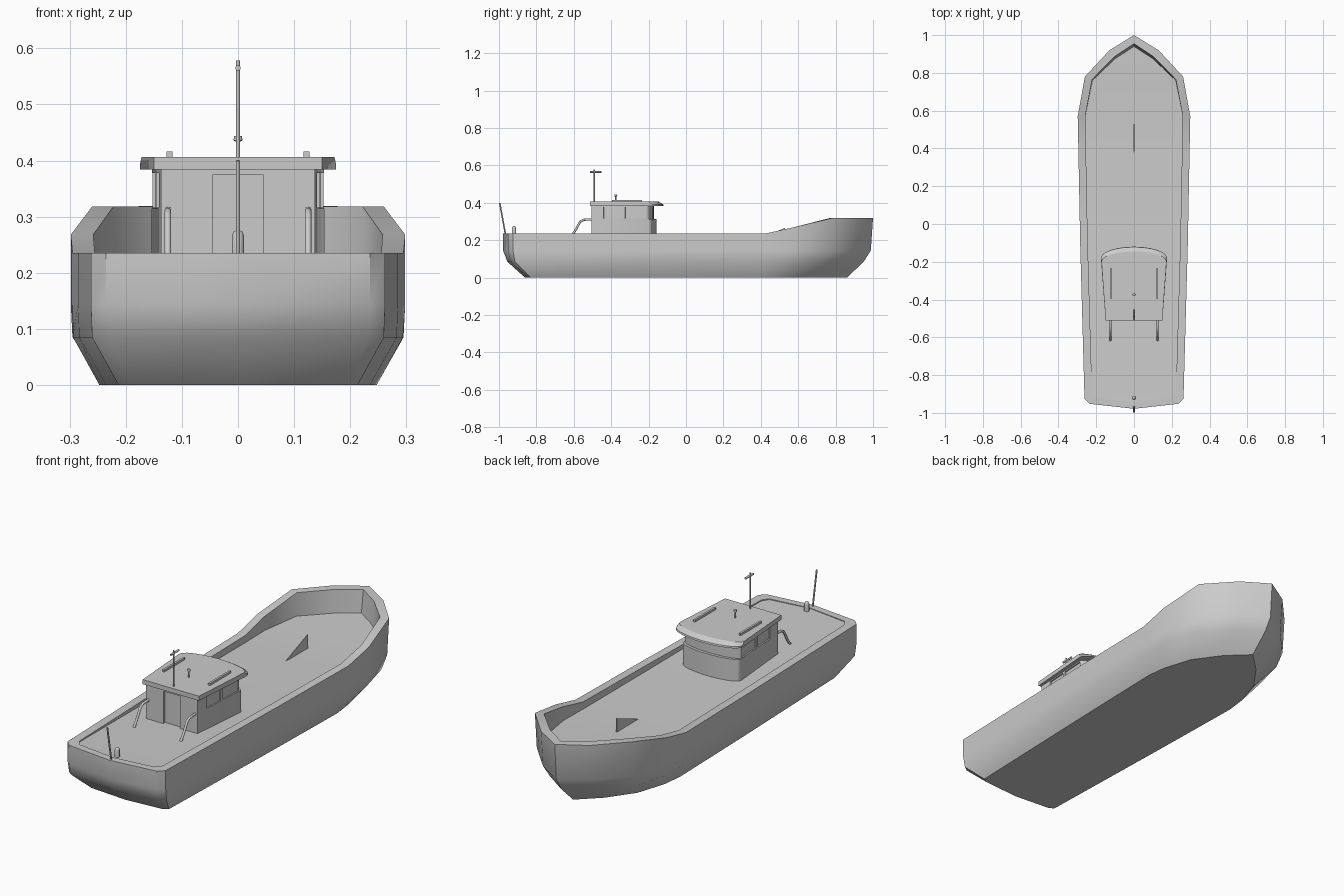
import bpy, bmesh, math
from mathutils import Vector

if "Cube" in bpy.data.objects:
    bpy.data.objects.remove(bpy.data.objects["Cube"])


def finish(name, bm, angle=None):
    bmesh.ops.recalc_face_normals(bm, faces=bm.faces)
    me = bpy.data.meshes.new(name)
    bm.to_mesh(me)
    bm.free()
    ob = bpy.data.objects.new(name, me)
    bpy.context.collection.objects.link(ob)
    if angle:
        bpy.ops.object.select_all(action='DESELECT')
        ob.select_set(True)
        bpy.context.view_layer.objects.active = ob
        bpy.ops.object.shade_smooth_by_angle(angle=math.radians(angle))
    return ob


def loft(name, half_rings, angle=None):
    """Half outlines (x, y, z) running stern centre to bow centre, mirrored and skinned."""
    bm = bmesh.new()
    n = len(half_rings[0])
    rings = []
    for half in half_rings:
        pts = list(half) + [(-x, y, z) for x, y, z in half[-2:0:-1]]
        rings.append([bm.verts.new(p) for p in pts])
    m = len(rings[0])
    for a, b in zip(rings, rings[1:]):
        for i in range(m):
            j = (i + 1) % m
            bm.faces.new((a[i], a[j], b[j], b[i]))
    # caps made of strips running across the boat
    for r in (rings[0], rings[-1]):
        for i in range(n - 1):
            quad = [r[i], r[i + 1], r[(m - i - 1) % m], r[(m - i) % m]]
            bm.faces.new(list(dict.fromkeys(quad)))
    return finish(name, bm, angle)


def box(name, loc, size, rot=0):
    bm = bmesh.new()
    bmesh.ops.create_cube(bm, size=1)
    for v in bm.verts:
        v.co = Vector(v.co) * Vector(size)
    ob = finish(name, bm)
    ob.location = loc
    ob.rotation_euler.z = rot
    return ob


def tube(name, pts, radius, sides=8):
    bm = bmesh.new()
    pts = [Vector(p) for p in pts]
    rings = []
    for i, p in enumerate(pts):
        d = pts[min(i + 1, len(pts) - 1)] - pts[max(i - 1, 0)]
        q = d.to_track_quat('Z', 'Y')
        r = radius[i] if isinstance(radius, (list, tuple)) else radius
        rings.append([bm.verts.new(p + q @ Vector((r * math.cos(t), r * math.sin(t), 0)))
                      for t in (2 * math.pi * k / sides for k in range(sides))])
    for a, b in zip(rings, rings[1:]):
        for i in range(sides):
            j = (i + 1) % sides
            bm.faces.new((a[i], a[j], b[j], b[i]))
    bm.faces.new(rings[0])
    bm.faces.new(rings[-1])
    return finish(name, bm, 50)


def at(outline, z):
    zs = z if isinstance(z, list) else [z] * len(outline)
    return [(x, y, h) for (x, y), h in zip(outline, zs)]


# Hull: keel, chine, side, rim, bulwark and deck
keel = [(0, -.86), (.19, -.845), (.213, -.83), (.235, -.1), (.247, .4),
        (.235, .5), (.19, .64), (.1, .765), (0, .86)]
chine = [(0, -.955), (.232, -.935), (.26, -.915), (.283, -.1), (.294, .42),
         (.295, .56), (.25, .735), (.122, .865), (0, .95)]
rim = [(0, -.978), (.235, -.952), (.262, -.925), (.285, -.1), (.295, .42),
       (.298, .57), (.26, .78), (.13, .92), (0, 1)]
side = rim[:6] + [(.258, .768), (.128, .906), (0, .988)]
inner = [(0, -.945), (.2, -.92), (.222, -.89), (.245, -.1), (.255, .42),
         (.258, .57), (.222, .765), (.105, .885), (0, .955)]
deck = inner[:6] + [(.22, .76), (.1, .875), (0, .94)]
sheer = [.235] * 5 + [.268, .318, .319, .32]
deck_z = [.232, .231, .23, .208, .2, .2, .207, .21, .212]
loft("hull", [at(keel, 0), at(chine, .085), at(side, .145), at(rim, sheer),
              at(inner, sheer), at(deck, deck_z)], 38)


# Wheelhouse: curved front, upper front set back for the window band
def house(back_x, back_y, side_x, side_y, nose_y):
    arc = [(side_x * math.cos(t), side_y + (nose_y - side_y) * math.sin(t))
           for t in (math.radians(15 * k) for k in range(7))]
    arc[-1] = (0, nose_y)
    return [(0, back_y), (back_x, back_y)] + arc


lower = house(.137, -.505, .154, -.2, -.158)
upper = house(.137, -.505, .153, -.212, -.172)
cabin = loft("wheelhouse", [at(lower, .19), at(lower, .315), at(upper, .315), at(upper, .39)], 30)

# Roof with a sloping visor edge at the front
loft("roof", [at(house(.15, -.512, .175, -.18, -.12), .384),
              at(house(.15, -.512, .175, -.18, -.122), .392),
              at(house(.15, -.512, .172, -.2, -.145), .406)], 30)

# Recessed door and side windows
cutters = [box("door_cutter", (0, -.505, .29), (.09, .03, .17))]
for s in (-1, 1):
    for y0, y1 in ((-.44, -.34), (-.325, -.21)):
        y = (y0 + y1) / 2
        x = .137 + (y + .505) * .056
        cutters.append(box("window_cutter", (s * x, y, .347), (.014, y1 - y0, .062), -s * .056))
for c in cutters:
    c.hide_render = True
    c.hide_viewport = True
    mod = cabin.modifiers.new("cut", 'BOOLEAN')
    mod.object = c
    mod.solver = 'EXACT'

# Handrails behind the wheelhouse and bars on its roof
for s, tag in ((-1, "left"), (1, "right")):
    x = s * .125
    tube("handrail_" + tag, [(x, -.5, .312), (x, -.545, .31), (x, -.565, .3),
                             (x, -.582, .27), (x, -.595, .247), (x, -.615, .22)], .006)
    box("roof_bar_" + tag, (s * .122, -.315, .41), (.01, .16, .012))

# Mast with crossbar, and small roof lamp
tube("mast", [(0, -.49, .4), (0, -.49, .578)], .0035)
tube("mast_crossbar", [(0, -.512, .565), (0, -.452, .565)], .005)
tube("roof_lamp", [(0, -.375, .4), (0, -.375, .434), (0, -.375, .436), (0, -.375, .444)],
     [.004, .004, .008, .007])

# Stern flagstaff and bollard
tube("flagstaff", [(0, -.964, .225), (0, -.996, .4)], .004)
tube("stern_bollard", [(0, -.92, .22), (0, -.92, .265), (0, -.92, .273), (0, -.92, .276)],
     [.011, .011, .008, .003], 10)

# Triangular plate on the fore deck
loft("deck_fin", [[(0, .37, .195), (.002, .37, .195), (.002, .53, .195), (0, .53, .195)],
                  [(0, .37, .203), (.002, .37, .203), (.002, .53, .266), (0, .53, .266)]])
